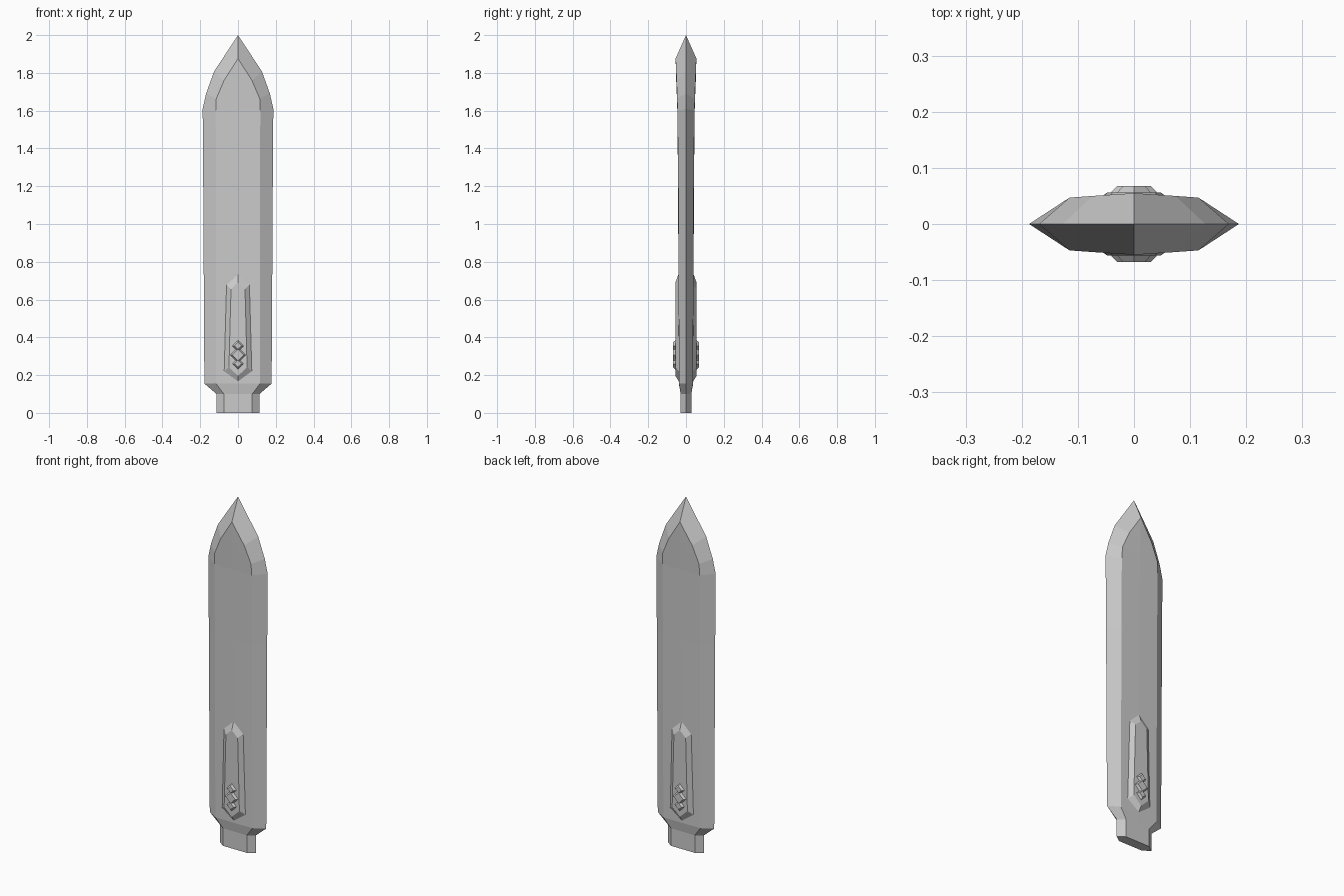
import bpy
import bmesh

cube = bpy.data.objects.get("Cube")
if cube:
    bpy.data.objects.remove(cube, do_unlink=True)

steel = bpy.data.materials.new("grey_steel")
steel.use_nodes = True
GREY = (0.6, 0.6, 0.6, 1)
steel.diffuse_color = GREY
steel.node_tree.nodes["Principled BSDF"].inputs["Base Color"].default_value = GREY


def finish(name, bm, mirror_x, mirror_y):
    """Turn a bmesh into a mirrored, flat shaded object."""
    bmesh.ops.remove_doubles(bm, verts=bm.verts, dist=0.0001)
    mesh = bpy.data.meshes.new(name)
    bm.to_mesh(mesh)
    bm.free()
    mesh.materials.append(steel)
    obj = bpy.data.objects.new(name, mesh)
    bpy.context.collection.objects.link(obj)
    mod = obj.modifiers.new("mirror", "MIRROR")
    mod.use_axis = (mirror_x, mirror_y, False)
    mod.use_clip = True
    mod.merge_threshold = 0.0005
    return obj


def raised_plate(name, outer, inner, y_base, y_top):
    """Chamfered plate: outer outline on the blade, inner outline on top."""
    bm = bmesh.new()
    base = [bm.verts.new((x, -y_base, z)) for x, z in outer]
    top = [bm.verts.new((x, -y_top, z)) for x, z in inner]
    bm.faces.new(top)
    for i in range(len(base)):
        j = (i + 1) % len(base)
        bm.faces.new((base[i], base[j], top[j], top[i]))
    return finish(name, bm, False, True)


# Blade and tang: one quarter, as rows of cutting edge, bevel line, middle line
# edge x, edge z, bevel x, bevel y, bevel z, middle y
ROWS = [
    (0.114, 0.0, 0.075, 0.028, 0.0, 0.028),
    (0.114, 0.1, 0.075, 0.028, 0.1, 0.028),
    (0.178, 0.155, 0.117, 0.037, 0.155, 0.038),
    (0.184, 1.2, 0.117, 0.041, 1.2, 0.042),
    (0.187, 1.61, 0.118, 0.045, 1.6, 0.046),
    (0.169, 1.69, 0.115, 0.047, 1.664, 0.048),
    (0.127, 1.807, 0.074, 0.050, 1.76, 0.052),
]
bm = bmesh.new()
rows = []
for ex, ez, bx, by, bz, cy in ROWS:
    rows.append([bm.verts.new(p) for p in ((0, -cy, bz), (bx, -by, bz), (ex, 0, ez))])
for low, high in zip(rows, rows[1:]):
    for k in range(2):
        bm.faces.new((low[k], low[k + 1], high[k + 1], high[k]))

# Point of the blade
ridge = bm.verts.new((0, -0.055, 1.876))
tip = bm.verts.new((0, 0, 2))
middle, bevel, edge = rows[-1]
bm.faces.new((middle, bevel, ridge))
bm.faces.new((bevel, edge, tip, ridge))

# Flat end of the tang
origin = bm.verts.new((0, 0, 0))
bm.faces.new((origin, rows[0][2], rows[0][1], rows[0][0]))
finish("blade", bm, True, True)


# Long raised panel on both faces
def panel_outline(top, top_w, top_z, low_w, low_z, bottom):
    return [(0, top), (-top_w, top_z), (-low_w, low_z),
            (0, bottom), (low_w, low_z), (top_w, top_z)]


raised_plate("long_panel",
             panel_outline(0.742, 0.064, 0.68, 0.074, 0.22, 0.165),
             panel_outline(0.69, 0.037, 0.655, 0.048, 0.242, 0.196),
             0.037, 0.056)


# Column of three diamond studs on the panel
def diamond(z, r):
    return [(0, z + r), (-r, z), (0, z - r), (r, z)]


for name, z, r in (("lower_stud", 0.26, 0.031),
                   ("middle_stud", 0.307, 0.042),
                   ("upper_stud", 0.355, 0.031)):
    raised_plate(name, diamond(z, r), diamond(z, r - 0.012), 0.055, 0.068)
